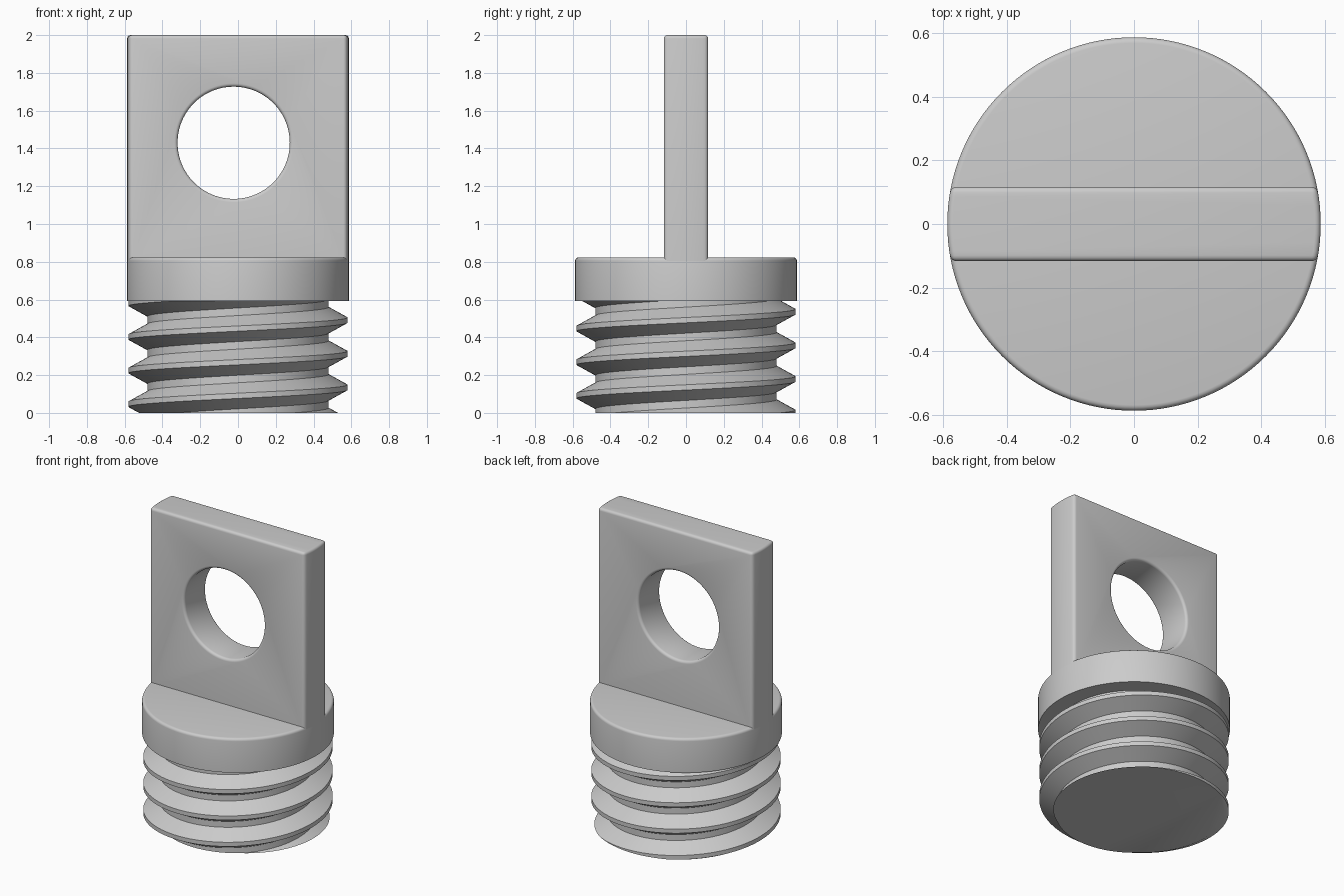
import bpy, bmesh
from math import pi, sin, cos, asin, radians
from mathutils import Vector

if "Cube" in bpy.data.objects:
    bpy.data.objects.remove(bpy.data.objects["Cube"])

RADIUS = 0.587          # collar radius, shared by the tab's curved ends
COLLAR_Z = (0.593, 0.823)
FILLET = 0.018

grey = bpy.data.materials.new("plain grey")
grey.use_nodes = True
grey.diffuse_color = (0.6, 0.6, 0.6, 1)
grey.node_tree.nodes["Principled BSDF"].inputs["Base Color"].default_value = (0.6, 0.6, 0.6, 1)


def make_object(name, bm):
    bmesh.ops.recalc_face_normals(bm, faces=bm.faces)
    mesh = bpy.data.meshes.new(name)
    bm.to_mesh(mesh)
    bm.free()
    obj = bpy.data.objects.new(name, mesh)
    mesh.materials.append(grey)
    bpy.context.collection.objects.link(obj)
    return obj


def activate(obj):
    bpy.ops.object.select_all(action='DESELECT')
    obj.select_set(True)
    bpy.context.view_layer.objects.active = obj


def smooth(obj):
    activate(obj)
    bpy.ops.object.shade_smooth_by_angle(angle=radians(35))


def prism(outline, z0, z1):
    """Extrude a plan outline between two heights."""
    bm = bmesh.new()
    face = bm.faces.new([bm.verts.new((x, y, z0)) for x, y in outline])
    top = bmesh.ops.extrude_face_region(bm, geom=[face])["geom"]
    verts = [v for v in top if isinstance(v, bmesh.types.BMVert)]
    bmesh.ops.translate(bm, verts=verts, vec=(0, 0, z1 - z0))
    bmesh.ops.recalc_face_normals(bm, faces=bm.faces)
    return bm


def round_edges(bm, above):
    """Fillet the sharp edges that are not wholly below a height."""
    sharp = [e for e in bm.edges if e.calc_face_angle(0) > radians(40)
             and max(v.co.z for v in e.verts) > above]
    bmesh.ops.bevel(bm, geom=sharp, offset=FILLET, segments=4, profile=0.5,
                    affect='EDGES', clamp_overlap=True)


# Collar: a disc with a filleted top rim
circle = [(RADIUS * cos(2 * pi * i / 128), RADIUS * sin(2 * pi * i / 128)) for i in range(128)]
bm = prism(circle, *COLLAR_Z)
round_edges(bm, 0.7)
smooth(make_object("collar", bm))

# Tab: a flat plate whose ends follow the collar
half = asin(0.117 / RADIUS)
outline = []
for side in (0, pi):
    for i in range(9):
        a = side - half + 2 * half * i / 8
        outline.append((RADIUS * cos(a), RADIUS * sin(a)))
tab_base = COLLAR_Z[1] - FILLET
tab = make_object("tab", prism(outline, tab_base, 2.0))

# Round eye through the tab
bpy.ops.mesh.primitive_cylinder_add(vertices=96, radius=0.297, depth=1,
                                    location=(-0.023, 0, 1.43), rotation=(pi / 2, 0, 0))
cutter = bpy.context.object
cutter.name = "eye_cutter"
cutter.hide_render = True
cut = tab.modifiers.new("eye", 'BOOLEAN')
cut.object = cutter
cut.solver = 'EXACT'
activate(tab)
bpy.ops.object.modifier_apply(modifier=cut.name)
bpy.data.objects.remove(cutter)
bm = bmesh.new()
bm.from_mesh(tab.data)
round_edges(bm, tab_base + 0.01)
bm.to_mesh(tab.data)
bm.free()
smooth(tab)

# Threaded shank: one helical strip, trimmed flat at both ends
PITCH, CREST_Z, STEPS, TURNS = 0.178, 0.135, 96, 6
profile = [(0.58, -0.014), (0.58, 0.014), (0.48, 0.069), (0.48, 0.109)]
bm = bmesh.new()
columns = []
for i in range(STEPS):
    a = 2 * pi * i / STEPS
    column = []
    for turn in range(-2, TURNS):
        for r, dz in profile:
            z = CREST_Z + dz + PITCH * (turn + i / STEPS)
            column.append(bm.verts.new((r * cos(a), r * sin(a), z)))
    columns.append(column)
# the last column meets the first one a full turn higher
columns.append(columns[0][len(profile):])
for left, right in zip(columns, columns[1:]):
    for k in range(min(len(left), len(right)) - 1):
        bm.faces.new((left[k], right[k], right[k + 1], left[k + 1]))
for height, direction in ((0.0, -1), (0.61, 1)):
    geom = bm.verts[:] + bm.edges[:] + bm.faces[:]
    bmesh.ops.bisect_plane(bm, geom=geom, plane_co=Vector((0, 0, height)),
                           plane_no=Vector((0, 0, direction)), clear_outer=True)
bmesh.ops.holes_fill(bm, edges=[e for e in bm.edges if e.is_boundary], sides=0)
smooth(make_object("threaded_shank", bm))
